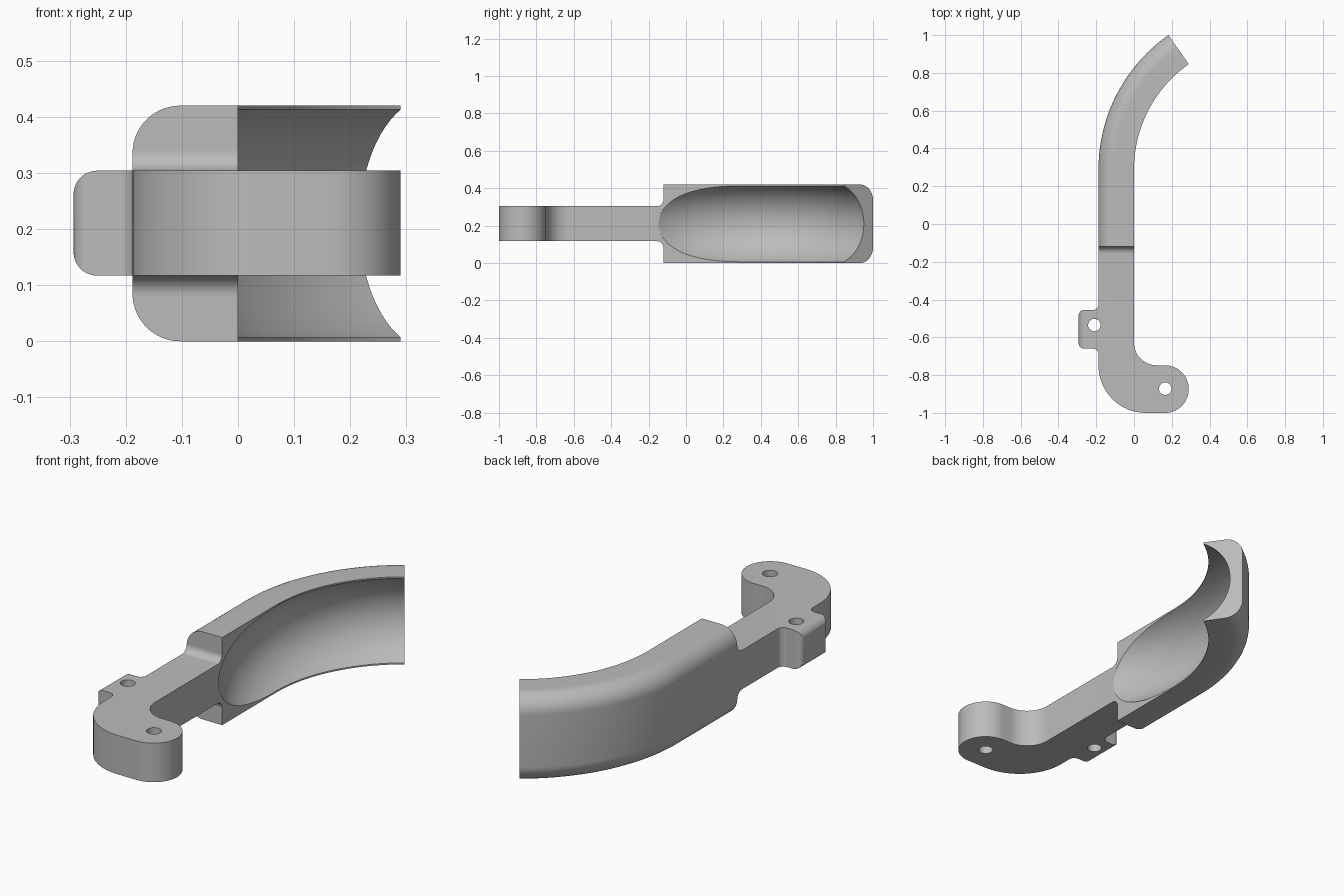
import bpy, bmesh, math
from mathutils import Vector, Matrix

if "Cube" in bpy.data.objects:
    bpy.data.objects.remove(bpy.data.objects["Cube"])

grey = bpy.data.materials.new("plain grey")
grey.use_nodes = True
grey.diffuse_color = (0.5, 0.5, 0.5, 1)
grey.node_tree.nodes["Principled BSDF"].inputs["Base Color"].default_value = (0.5, 0.5, 0.5, 1)

HEIGHT, MID = 0.42, 0.21      # full height and mid plane
LOW, HIGH = 0.117, 0.304      # arm underside and top
WIDTH = 0.188                 # thickness of arm and grip
STEP = -0.12                  # y where the grip begins
BEND = Vector((0.68, 0.289))  # centre of the grip bend


def rounded(corners, steps=14):
    """Outline from (a, b, radius) corners, each replaced by an arc."""
    pts = []
    for i, (a, b, r) in enumerate(corners):
        p = Vector((a, b))
        if r == 0:
            pts.append(p)
            continue
        d0 = (Vector(corners[i - 1][:2]) - p).normalized()
        d1 = (Vector(corners[(i + 1) % len(corners)][:2]) - p).normalized()
        half = d0.angle(d1) / 2
        centre = p + (d0 + d1).normalized() * r / math.sin(half)
        start = p + d0 * r / math.tan(half) - centre
        end = p + d1 * r / math.tan(half) - centre
        sweep = start.angle_signed(end)
        for k in range(steps + 1):
            pts.append(centre + Matrix.Rotation(-sweep * k / steps, 2) @ start)
    return pts


def finish(name, bm):
    bmesh.ops.remove_doubles(bm, verts=bm.verts, dist=1e-5)
    bmesh.ops.recalc_face_normals(bm, faces=bm.faces)
    mesh = bpy.data.meshes.new(name)
    bm.to_mesh(mesh)
    bm.free()
    mesh.materials.append(grey)
    obj = bpy.data.objects.new(name, mesh)
    bpy.context.collection.objects.link(obj)
    return obj


def loft(name, rings):
    """Closed solid through a list of matching point rings."""
    bm = bmesh.new()
    loops = [[bm.verts.new(p) for p in ring] for ring in rings]
    n = len(loops[0])
    for a, b in zip(loops, loops[1:]):
        for i in range(n):
            j = (i + 1) % n
            bm.faces.new((a[i], a[j], b[j], b[i]))
    bm.faces.new(loops[0])
    bm.faces.new(loops[-1])
    return finish(name, bm)


def prism(name, outline, axis, lo, hi):
    """Extrude a flat outline along the x, y or z axis."""
    place = {"x": lambda p, t: (t, p.x, p.y),
             "y": lambda p, t: (p.x, t, p.y),
             "z": lambda p, t: (p.x, p.y, t)}[axis]
    return loft(name, [[place(p, t) for p in outline] for t in (lo, hi)])


def carve(obj, tool, operation):
    mod = obj.modifiers.new(tool.name, "BOOLEAN")
    mod.object, mod.operation, mod.solver = tool, operation, "EXACT"
    bpy.context.view_layer.objects.active = obj
    bpy.ops.object.modifier_apply(modifier=mod.name)


# Arm seen from above: shank, side ear and hooked foot
plan = rounded([(0, STEP, 0), (-WIDTH, STEP, 0), (-WIDTH, -0.455, 0.03),
                (-0.293, -0.455, 0.03), (-0.293, -0.66, 0.03), (-WIDTH, -0.66, 0.03),
                (-WIDTH, -1, 0.25), (0.29, -1, 0.126), (0.29, -0.748, 0.126),
                (0, -0.748, 0.12)])
arm = prism("arm", plan, "z", 0, HEIGHT)

# Side limits of the arm, flaring into the step of the grip
side = rounded([(-1.1, LOW, 0), (-0.155, LOW, 0.0), (STEP, LOW, 0.0),
                (STEP, HIGH, 0.0), (-1.1, HIGH, 0)])
flare = 0.036
arc = [Vector((STEP - flare * (1 - math.sin(a)), flare * (1 - math.cos(a))))
       for a in [math.pi / 2 * k / 12 for k in range(13)]]
side = ([Vector((-1.1, LOW))] + [Vector((p.x, LOW - p.y)) for p in arc]
        + [Vector((0, LOW - flare)), Vector((0, HIGH + flare))]
        + [Vector((p.x, HIGH + p.y)) for p in reversed(arc)] + [Vector((-1.1, HIGH))])
side_limit = prism("side_limit", side, "x", -0.5, 0.5)

# End limits of the arm, rounding the ear's long edges
edge = -WIDTH - 0.002
ear = rounded([(edge, LOW, 0), (edge, -0.1, 0), (0.5, -0.1, 0), (0.5, 0.5, 0),
               (edge, 0.5, 0), (edge, HIGH, 0), (-0.293, HIGH, 0.042),
               (-0.293, LOW, 0.042)])
ear_limit = prism("ear_limit", ear, "y", -1.2, 0.2)
carve(arm, side_limit, "INTERSECT")
carve(arm, ear_limit, "INTERSECT")

# Pin holes
helpers = [side_limit, ear_limit]
for name, x, y in (("foot_hole", 0.165, -0.872), ("ear_hole", -0.21, -0.535)):
    ring = [Vector((x, y)) + Matrix.Rotation(math.tau * k / 40, 2) @ Vector((0.033, 0))
            for k in range(40)]
    hole = prism(name, ring, "z", -0.1, 0.6)
    carve(arm, hole, "DIFFERENCE")
    helpers.append(hole)

# Grip: rounded section swept along a straight and a bend
section = rounded([(0, 0, 0), (WIDTH, 0, 0.085), (WIDTH, HEIGHT, 0.085), (0, HEIGHT, 0)])
rings = [[(-p.x, STEP, p.y) for p in section]]
for k in range(41):
    turn = math.radians(55) * k / 40
    ring = []
    for p in section:
        r = BEND.x + p.x
        ring.append((BEND.x - r * math.cos(turn), BEND.y + r * math.sin(turn), p.y))
    rings.append(ring)
grip = loft("grip", rings)

# Ring shaped cutter hollowing the inside of the grip
bm = bmesh.new()
major, minor, around, tube = 0.583, 0.225, 160, 72
verts = []
for i in range(around):
    turn = Matrix.Rotation(math.tau * i / around, 3, "Z")
    verts.append([bm.verts.new(turn @ Vector((major + minor * math.cos(t), 0, minor * math.sin(t)))
                               + Vector((BEND.x, BEND.y, MID)))
                  for t in [math.tau * j / tube for j in range(tube)]])
for i in range(around):
    for j in range(tube):
        a, b = verts[i], verts[(i + 1) % around]
        k = (j + 1) % tube
        bm.faces.new((a[j], b[j], b[k], a[k]))
hollow = finish("hollow", bm)
helpers.append(hollow)
for part in (arm, grip):
    carve(part, hollow, "DIFFERENCE")

for helper in helpers:
    bpy.data.objects.remove(helper)

# Smooth curved walls, keep crisp edges
for part in (arm, grip):
    bpy.ops.object.select_all(action="DESELECT")
    part.select_set(True)
    bpy.context.view_layer.objects.active = part
    bpy.ops.object.shade_smooth_by_angle(angle=math.radians(30))
